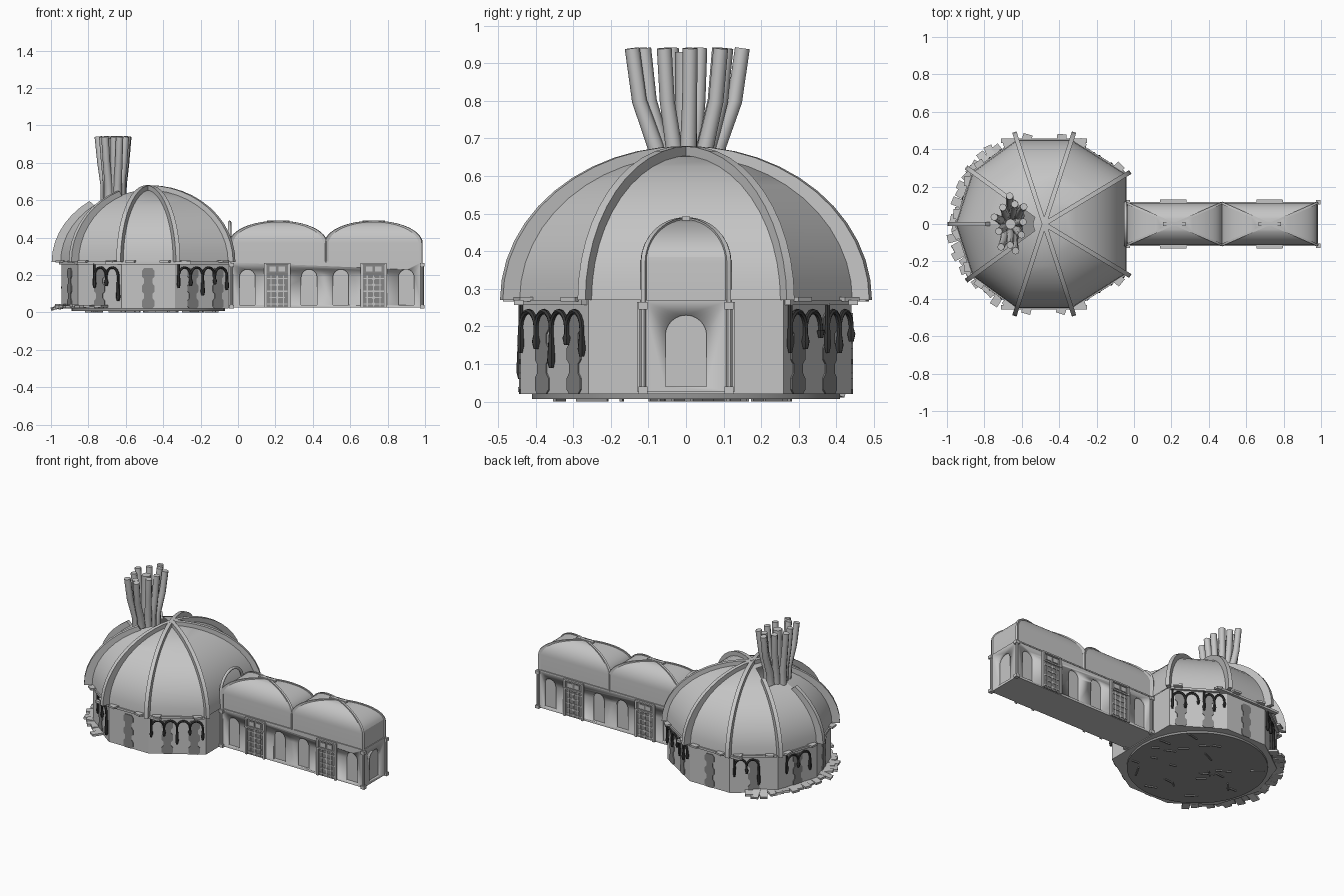
import bpy, bmesh, math, random
from math import sin, cos, pi, radians
from mathutils import Matrix, Vector

if "Cube" in bpy.data.objects:
    bpy.data.objects.remove(bpy.data.objects["Cube"])

random.seed(4)

def material(name, v):
    m = bpy.data.materials.new(name)
    m.diffuse_color = (v, v, v, 1)
    m.use_nodes = True
    m.node_tree.nodes["Principled BSDF"].inputs["Base Color"].default_value = m.diffuse_color
    return m

STONE = material("pale stone", 0.56)
DARK = material("dark window", 0.24)
VINE = material("black vine", 0.04)
SOIL = material("dark soil", 0.3)

def finish(name, bm, mat, angle=15, fix=True):
    if fix:
        bmesh.ops.recalc_face_normals(bm, faces=bm.faces)
    me = bpy.data.meshes.new(name)
    bm.to_mesh(me)
    bm.free()
    me.materials.append(mat)
    me.polygons.foreach_set("use_smooth", [True] * len(me.polygons))
    me.set_sharp_from_angle(angle=radians(angle))
    ob = bpy.data.objects.new(name, me)
    bpy.context.collection.objects.link(ob)
    return ob

def add_box(bm, size, loc, rot=Matrix.Identity(4)):
    mat = Matrix.Translation(loc) @ rot @ Matrix.Diagonal((*size, 1))
    bmesh.ops.create_cube(bm, size=1, matrix=mat)

def prism(bm, outline, place, d0, d1):
    """Extrude a (u, z) outline; place(u, z, depth) gives the 3D point."""
    a = [bm.verts.new(place(u, z, d0)) for u, z in outline]
    b = [bm.verts.new(place(u, z, d1)) for u, z in outline]
    bm.faces.new(a)
    bm.faces.new(b[::-1])
    for i in range(len(a)):
        j = (i + 1) % len(a)
        bm.faces.new((a[i], b[i], b[j], a[j]))

def loft(bm, centre, corners, profile, hole=lambda i, s: False):
    """Shrink a plan polygon up a (scale, z) profile; last entry is the apex."""
    rings = [[bm.verts.new((centre[0] + x * s, centre[1] + y * s, z)) for x, y in corners]
             for s, z in profile[:-1]]
    apex = bm.verts.new((*centre, profile[-1][1]))
    n = len(corners)
    for k, ring in enumerate(rings):
        for i in range(n):
            j = (i + 1) % n
            if hole(i, profile[k][0]):
                continue
            if k + 1 < len(rings):
                bm.faces.new((ring[i], ring[j], rings[k + 1][j], rings[k + 1][i]))
            else:
                bm.faces.new((ring[i], ring[j], apex))

def fin(bm, centre, corner, inner, outer, width):
    """Sweep a rib towards a corner, between an inner and an outer profile."""
    side = Vector((-corner[1], corner[0], 0)).normalized() * width / 2
    rows = []
    for (s0, z0), (s1, z1) in zip(inner, outer):
        p, q = [Vector((centre[0] + corner[0] * s, centre[1] + corner[1] * s, z))
                for s, z in ((s0, z0), (s1, z1))]
        rows.append([bm.verts.new(v) for v in (p - side, q - side, q + side, p + side)])
    for a, b in zip(rows, rows[1:]):
        for i in range(4):
            bm.faces.new((a[i], a[(i + 1) % 4], b[(i + 1) % 4], b[i]))
    bm.faces.new(rows[0])
    bm.faces.new(rows[-1][::-1])

def arc(scale, z0, h, n=12):
    return [(scale * cos(pi / 2 * k / n), z0 + h * sin(pi / 2 * k / n)) for k in range(n + 1)]

def tubes(name, paths, radius, mat, res=2):
    """Round strands along paths of (x, y, z, radius factor), as one mesh."""
    cu = bpy.data.curves.new(name, 'CURVE')
    cu.dimensions, cu.bevel_depth, cu.bevel_resolution = '3D', radius, res
    cu.use_fill_caps = True
    for path in paths:
        sp = cu.splines.new('POLY')
        sp.points.add(len(path) - 1)
        for pt, (x, y, z, r) in zip(sp.points, path):
            pt.co, pt.radius = (x, y, z, 1), r
    tmp = bpy.data.objects.new(name + "_path", cu)
    bpy.context.collection.objects.link(tmp)
    me = bpy.data.meshes.new_from_object(tmp.evaluated_get(bpy.context.evaluated_depsgraph_get()))
    bpy.data.objects.remove(tmp)
    bm = bmesh.new()
    bm.from_mesh(me)
    return finish(name, bm, mat, 50)

# Plan of the round hall: nine corners, with a wide side facing the corridor
C = (-0.48, 0)
corners = ([(0.43, 0.26)] + [(0.463 * cos(radians(a)), 0.463 * sin(radians(a)))
           for a in range(72, 289, 36)] + [(0.43, -0.26)])

def wall_place(i):
    p = Vector((*corners[i], 0)) + Vector((*C, 0))
    q = Vector((*corners[(i + 1) % 9], 0)) + Vector((*C, 0))
    t = (q - p).normalized()
    n = Vector((t.y, -t.x, 0))
    return (lambda u, z, d: p + t * u + n * d + Vector((0, 0, z))), (q - p).length, math.atan2(t.y, t.x)

# Round hall walls
bm = bmesh.new()
low, high = [[bm.verts.new((C[0] + x, y, z)) for x, y in corners] for z in (0.02, 0.275)]
bm.faces.new(low[::-1])
for i in range(9):
    bm.faces.new((low[i], low[(i + 1) % 9], high[(i + 1) % 9], high[i]))
finish("round_hall_wall", bm, STONE, fix=False)

# Floor disc below
bm = bmesh.new()
bmesh.ops.create_cone(bm, cap_ends=True, segments=40, radius1=0.41, radius2=0.41, depth=0.014,
                      matrix=Matrix.Translation((C[0], 0, 0.014)))
finish("floor_disc", bm, SOIL)

# Dome panels with a gap at the back for the trunks
bm = bmesh.new()
loft(bm, C, corners, arc(1.02, 0.27, 0.385), lambda i, s: i in (3, 4) and 0.2 < s < 0.6)
finish("dome_panels", bm, STONE, fix=False)

# Dome ribs, the back ones broken off at the gap
bm = bmesh.new()
for i, c in enumerate(corners):
    inner, outer = arc(0.99, 0.27, 0.37), arc(1.115 if 0 < i < 8 else 1.07, 0.27, 0.41)
    last = {3: 10, 4: 8, 5: 10}.get(i, 13)
    fin(bm, C, c, inner[:last], outer[:last], 0.024)
finish("dome_ribs", bm, STONE)

# Eave boards
bm = bmesh.new()
for i in range(8):
    place, length, ang = wall_place(i)
    rot = Matrix.Rotation(ang, 4, 'Z')
    add_box(bm, (0.46 if i in (1, 6) else length * 0.96, 0.025, 0.014), place(length / 2, 0.264, 0.004), rot)
    for u in (0.05, length - 0.05):
        add_box(bm, (0.05, 0.05, 0.012), place(u, 0.272, 0.015),
                rot @ Matrix.Rotation(random.uniform(-0.4, 0.4), 4, 'Z'))
finish("eave_boards", bm, STONE)

# Lobed lattice windows, as thin plates
bm = bmesh.new()
half = [(0.03, 0.03)]
for zc in (0.05, 0.13, 0.21):
    half += [(0.022, zc - 0.03), (0.034, zc - 0.018), (0.034, zc + 0.012), (0.022, zc + 0.026)]
half = half[1:]
lobes = half + [(-u, z) for u, z in half[::-1]]
for i in range(8):
    place, length, _ = wall_place(i)
    spots = {0: (0.2, 0.67), 7: (0.33, 0.8)}.get(i, (0.5,))
    for f in spots:
        prism(bm, [(u + f * length, z) for u, z in lobes], place, -0.002, 0.004)
finish("lattice_windows", bm, DARK)

# Hanging vines on the walls: loops under the eave with drips
paths = []
def drape(i, f0, f1, drips):
    place, length, _ = wall_place(i)
    n = len(drips)
    for k, d in enumerate(drips):
        a, b = f0 + (f1 - f0) * k / n, f0 + (f1 - f0) * (k + 1) / n
        pts = [(a, 0.18)] + [(a + (b - a) * (1 - cos(pi * m / 8)) / 2, 0.195 + 0.045 * sin(pi * m / 8))
                             for m in range(9)] + [(b, 0.18), (b, d + 0.02), (b, d)]
        paths.append([(*place(f * length, z, 0.01), 1.7 if j == len(pts) - 2 else 1)
                      for j, (f, z) in enumerate(pts)])
    paths.append([(*place(f0 * length, z, 0.01), r) for z, r in ((0.262, 1), (0.21, 1), (0.15, 1.5), (0.13, 0.8))])
drape(7, 0.05, 0.95, (0.14, 0.09, 0.15, 0.12))
drape(0, 0.05, 0.5, (0.14, 0.17))
drape(0, 0.6, 0.95, (0.13, 0.16))
drape(5, 0.4, 0.95, (0.14, 0.06))
drape(2, 0.1, 0.6, (0.15, 0.08))
drape(3, 0.2, 0.8, (0.15, 0.11))
tubes("hanging_vines", paths, 0.007, VINE, 1)

# Trunks growing out of the dome
paths = []
for k in range(11):
    a = 2 * pi * k / 11 + random.uniform(-0.15, 0.15)
    e = 1 if k % 2 else 0.75
    def at(rx, ry, z, r):
        return (-0.66 + rx * cos(a) * e, ry * sin(a) * e, z, r)
    paths.append([at(0.06, 0.07, 0.3, 1.3), at(0.05, 0.07, 0.58, 1.15), at(0.055, 0.085, 0.68, 1),
                  at(0.075, 0.13, 0.8, 0.9), at(0.09, 0.15, 0.94, 0.9)])
paths.append([(-0.66, 0, z, 1.3) for z in (0.3, 0.6, 0.8, 0.93)])
tubes("trunks", paths, 0.022, STONE, 2)

# Tilted slabs at the back, and flat slivers under the floor
bm = bmesh.new()
for k in range(22):
    a = radians(122 + 116 * k / 21)
    rot = (Matrix.Rotation(a + random.uniform(-0.3, 0.3), 4, 'Z')
           @ Matrix.Rotation(random.uniform(-0.1, 0.3), 4, 'Y'))
    r = 0.44 + random.uniform(0, 0.03)
    add_box(bm, (random.uniform(0.08, 0.12), 0.045, 0.014), (C[0] + r * cos(a), r * sin(a), 0.032), rot)
finish("ground_slabs", bm, STONE)
bm = bmesh.new()
for k in range(24):
    a, r = random.uniform(0, 2 * pi), random.uniform(0.08, 0.38)
    add_box(bm, (random.uniform(0.04, 0.1), 0.008, 0.012), (C[0] + r * cos(a), r * sin(a), 0.006),
            Matrix.Rotation(random.uniform(0, pi), 4, 'Z'))
finish("floor_slivers", bm, SOIL)

# Corridor walls with arched niches cut in
HW, X0, X1 = 0.115, -0.06, 0.985
def arch(c, w, top):
    pts = [(c + w * cos(pi * k / 12), top - w + w * sin(pi * k / 12)) for k in range(13)]
    return pts + [(c - w, 0.04), (c + w, 0.04)]
bm = bmesh.new()
for s in (-1, 1):
    for x in (0.05, 0.38, 0.55, 0.9):
        prism(bm, arch(x, 0.042, 0.23), lambda u, z, d: (u, s * d, z), HW - 0.014, HW + 0.02)
prism(bm, arch(0, 0.055, 0.23), lambda u, z, d: (d, u, z), X1 - 0.014, X1 + 0.02)
cutter = finish("niche_cutter", bm, STONE)
cutter.hide_render = True
bm = bmesh.new()
add_box(bm, (X1 - X0, 2 * HW, 0.245), ((X0 + X1) / 2, 0, 0.1475))
hall = finish("corridor_walls", bm, STONE)
mod = hall.modifiers.new("niches", 'BOOLEAN')
mod.operation, mod.solver, mod.object = 'DIFFERENCE', 'EXACT', cutter
cut = bpy.data.meshes.new_from_object(hall.evaluated_get(bpy.context.evaluated_depsgraph_get()))
hall.modifiers.clear()
hall.data = cut
bpy.data.objects.remove(cutter)

# Corridor roof: two four-sided vaults with diagonal ribs and top stones
roof, ribs, tops = bmesh.new(), bmesh.new(), bmesh.new()
for cx in (0.215, 0.725):
    rect = [(0.255, 0.112), (-0.255, 0.112), (-0.255, -0.112), (0.255, -0.112)]
    loft(roof, (cx, 0), rect, [(1, 0.265)] + arc(1, 0.37, 0.115))
    for c in rect:
        fin(ribs, (cx, 0), c, [(0.96, 0.265)] + arc(0.96, 0.365, 0.11), [(1.02, 0.265)] + arc(1.02, 0.37, 0.12), 0.012)
    add_box(tops, (0.12, 0.02, 0.012), (cx, 0, 0.486))
finish("corridor_roof", roof, STONE, fix=False)
finish("corridor_roof_ribs", ribs, STONE)
finish("corridor_top_stones", tops, STONE)

# Corridor corner columns and end band
bm = bmesh.new()
for x in (-0.035, 0.985):
    for y in (-HW, HW):
        bmesh.ops.create_cone(bm, cap_ends=True, segments=10, radius1=0.009, radius2=0.009, depth=0.235,
                              matrix=Matrix.Translation((x, y, 0.1375)))
        for z, h in ((0.03, 0.02), (0.255, 0.02)):
            add_box(bm, (0.026, 0.024, h), (x, y, z))
add_box(bm, (X1 - X0, 2 * HW + 0.006, 0.008), ((X0 + X1) / 2, 0, 0.267))
finish("corridor_columns", bm, STONE)

# Arch where corridor meets the dome
arch_path = [(-0.045, s * 0.112, z, 1) for s, z in ((1, 0.26),)]
arch_path += [(-0.045, 0.112 * cos(pi * k / 16), 0.37 + 0.112 * sin(pi * k / 16), 1) for k in range(17)]
tubes("joining_arch", [arch_path + [(-0.045, -0.112, 0.26, 1)]], 0.009, STONE)

# Doors: dark panel, frame and lattice, on both sides
panel, frame = bmesh.new(), bmesh.new()
for s in (-1, 1):
    for cx in (0.21, 0.725):
        add_box(panel, (0.12, 0.008, 0.225), (cx, s * (HW + 0.002), 0.14))
        for dx in (-0.064, 0.064):
            add_box(frame, (0.014, 0.02, 0.235), (cx + dx, s * (HW + 0.004), 0.143))
        for z in (0.26, 0.205):
            add_box(frame, (0.14, 0.022, 0.009), (cx, s * (HW + 0.005), z))
        for dx in (-0.034, 0.034, 0):
            add_box(frame, (0.006, 0.012, 0.165), (cx + dx, s * (HW + 0.004), 0.115))
        for dx in (-0.02, 0.02):
            add_box(frame, (0.034, 0.012, 0.026), (cx + dx * 1.2, s * (HW + 0.004), 0.232))
        for k in range(5):
            add_box(frame, (0.085 if k % 2 else 0.11, 0.012, 0.006), (cx, s * (HW + 0.004), 0.045 + 0.034 * k))
            add_box(frame, (0.016, 0.014, 0.016), (cx, s * (HW + 0.004), 0.045 + 0.034 * k),
                    Matrix.Rotation(pi / 4, 4, 'Y'))
finish("door_panels", panel, DARK)
finish("door_frames", frame, STONE)
